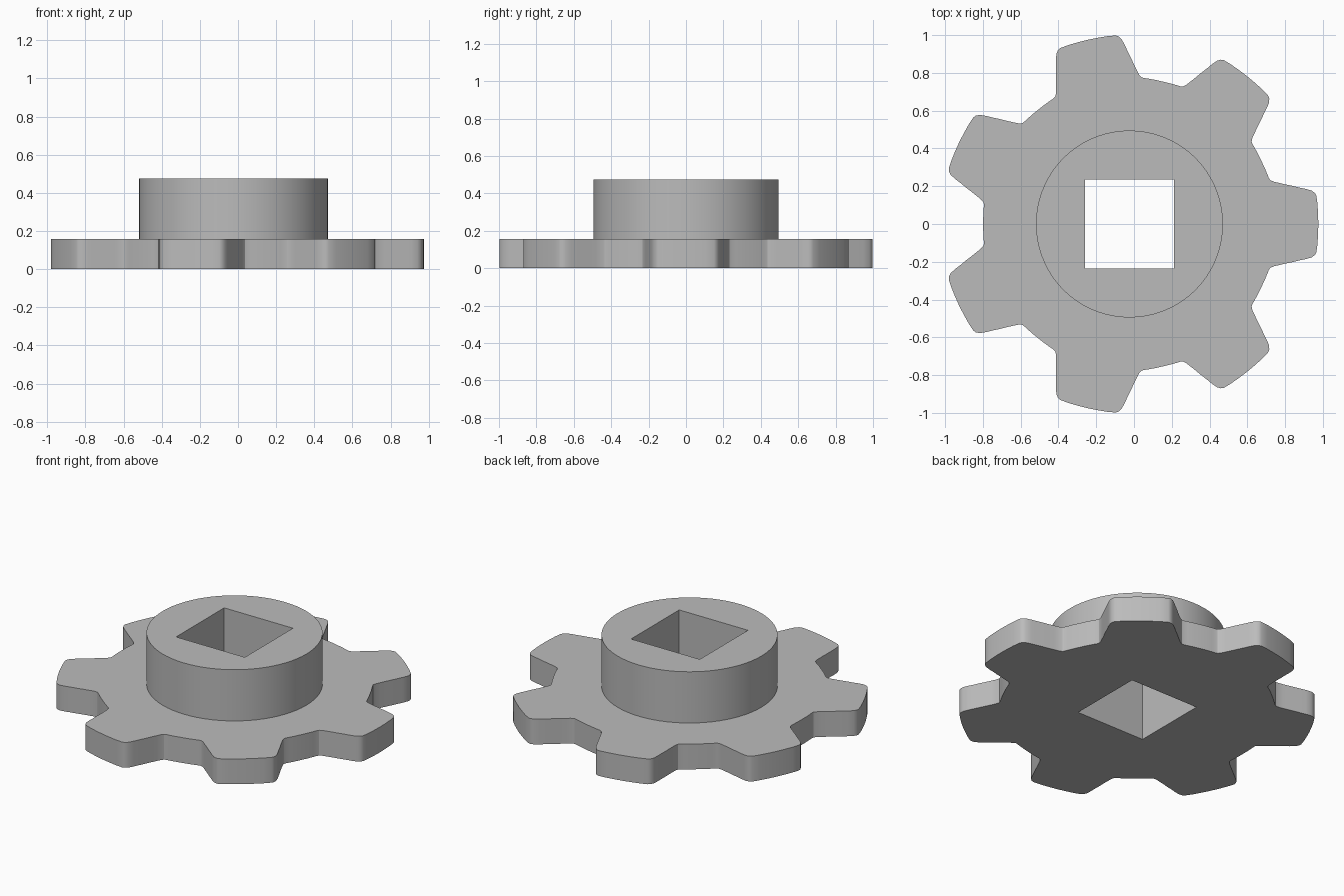
import bpy, bmesh
from math import radians, cos, sin, tau
from mathutils import Vector

if "Cube" in bpy.data.objects:
    bpy.data.objects.remove(bpy.data.objects["Cube"], do_unlink=True)

TEETH = 7
CENTRE_X = -0.024
PLATE_TOP, HUB_TOP = 0.157, 0.475
HUB_RADIUS, BORE_HALF = 0.495, 0.236

grey = bpy.data.materials.new("plain grey")
grey.use_nodes = True
grey.diffuse_color = (0.5, 0.5, 0.5, 1)
grey.node_tree.nodes["Principled BSDF"].inputs["Base Color"].default_value = (0.5, 0.5, 0.5, 1)


def polar(radius, angle):
    return Vector((CENTRE_X + radius * cos(angle), radius * sin(angle), 0))


def tooth_outline():
    # Half of one tooth as (radius, degrees from the tooth axis), tip to root
    half = [(1.0, 0), (1.0, 3), (1.001, 6), (1.001, 8.6), (0.995, 9.5), (0.98, 10.4),
            (0.95, 11.3), (0.92, 12.1), (0.885, 13.2), (0.85, 14.3), (0.82, 15.4),
            (0.795, 16.4), (0.78, 17.4), (0.777, 18.3), (0.776, 20), (0.775, 23)]
    tooth = [(r, -a) for r, a in reversed(half[1:])] + half
    return [polar(r, radians(a) + tau * i / TEETH) for i in range(TEETH) for r, a in tooth]


bm = bmesh.new()


def ring(points, z):
    verts = [bm.verts.new((p.x, p.y, z)) for p in points]
    for a, b in zip(verts, verts[1:] + verts[:1]):
        bm.edges.new((a, b))
    return verts


def wall(lower, upper):
    n = len(lower)
    for i in range(n):
        j = (i + 1) % n
        bm.faces.new((lower[i], lower[j], upper[j], upper[i]))


def cap(outer, inner):
    edges = [bm.edges.get((a, b)) for loop in (outer, inner)
             for a, b in zip(loop, loop[1:] + loop[:1])]
    bmesh.ops.triangle_fill(bm, use_beauty=True, use_dissolve=False, edges=edges)


gear = tooth_outline()
circle = [polar(HUB_RADIUS, tau * i / 72) for i in range(72)]
square = [Vector((CENTRE_X + sx * BORE_HALF, sy * BORE_HALF, 0))
          for sx, sy in ((1, 1), (-1, 1), (-1, -1), (1, -1))]

# Outline loops of the toothed plate, the hub and the square bore
plate_low, plate_high = ring(gear, 0), ring(gear, PLATE_TOP)
hub_low, hub_high = ring(circle, PLATE_TOP), ring(circle, HUB_TOP)
bore_low, bore_high = ring(square, 0), ring(square, HUB_TOP)

# Flat faces: underside, plate top around the hub, hub top
cap(plate_low, bore_low)
cap(plate_high, hub_low)
cap(hub_high, bore_high)

# Upright walls
wall(plate_low, plate_high)
wall(hub_low, hub_high)
wall(bore_high, bore_low)
bmesh.ops.recalc_face_normals(bm, faces=bm.faces)

mesh = bpy.data.meshes.new("sprocket_with_hub")
bm.to_mesh(mesh)
bm.free()
mesh.materials.append(grey)
sprocket = bpy.data.objects.new("sprocket_with_hub", mesh)
bpy.context.collection.objects.link(sprocket)

bpy.ops.object.select_all(action="DESELECT")
sprocket.select_set(True)
bpy.context.view_layer.objects.active = sprocket
bpy.ops.object.shade_smooth_by_angle(angle=radians(30))
